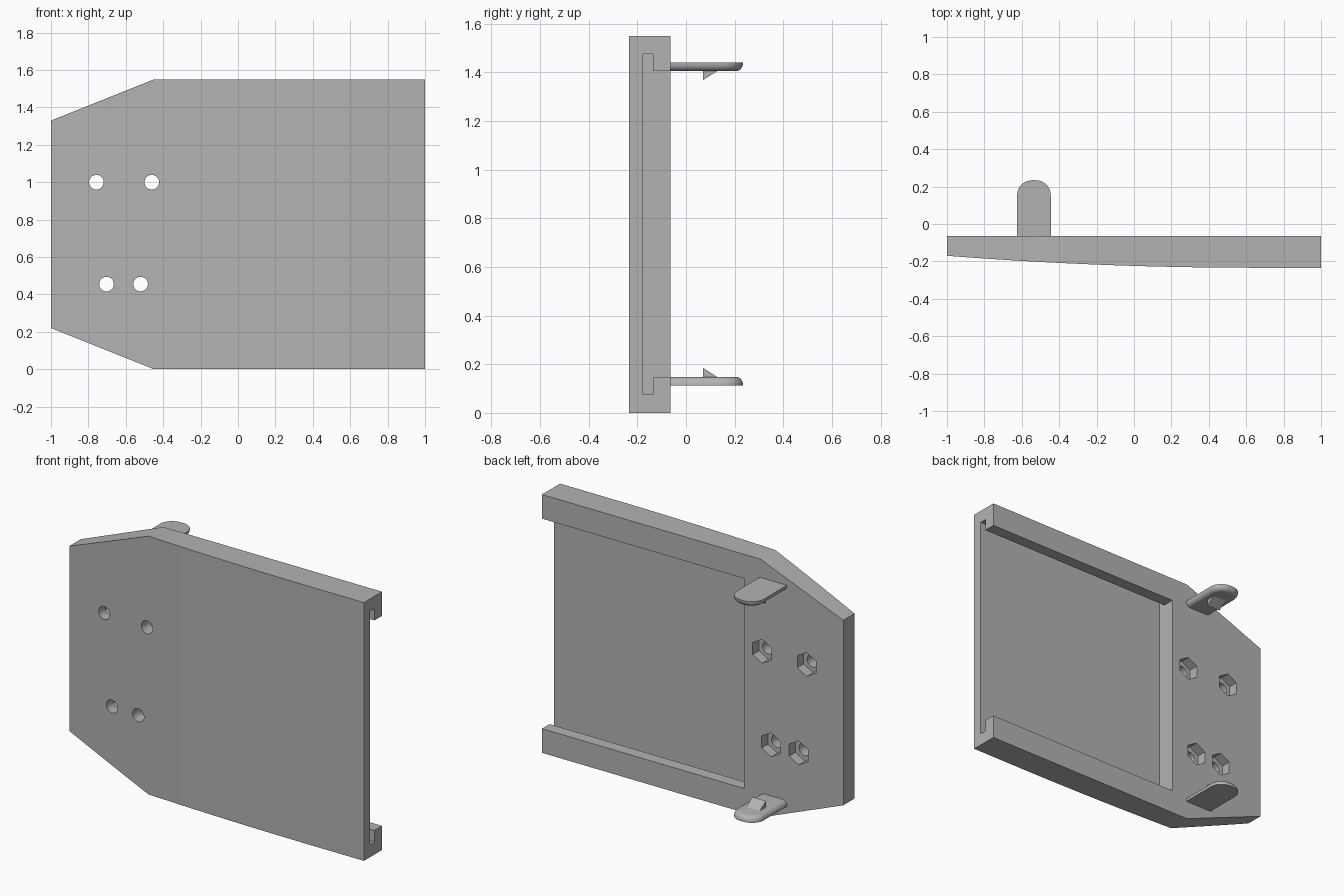
import bpy, bmesh
from math import sin, cos, pi, radians

cube = bpy.data.objects.get("Cube")
if cube:
    bpy.data.objects.remove(cube, do_unlink=True)

HEIGHT = 1.55
BACK, FRONT = -0.063, -0.234

grey = bpy.data.materials.new("grey_plastic")
grey.use_nodes = True
colour = (0.45, 0.45, 0.45, 1)
grey.diffuse_color = colour
grey.node_tree.nodes["Principled BSDF"].inputs["Base Color"].default_value = colour


def loft(name, rings):
    """Closed solid through a list of equally long point rings."""
    bm = bmesh.new()
    loops = [[bm.verts.new(p) for p in ring] for ring in rings]
    n = len(loops[0])
    for a, b in zip(loops, loops[1:]):
        for i in range(n):
            j = (i + 1) % n
            bm.faces.new((a[i], a[j], b[j], b[i]))
    bm.faces.new(loops[0])
    bm.faces.new(loops[-1])
    bmesh.ops.recalc_face_normals(bm, faces=bm.faces)
    mesh = bpy.data.meshes.new(name)
    bm.to_mesh(mesh)
    bm.free()
    obj = bpy.data.objects.new(name, mesh)
    bpy.context.collection.objects.link(obj)
    mesh.materials.append(grey)
    return obj


def activate(obj):
    bpy.ops.object.select_all(action="DESELECT")
    obj.select_set(True)
    bpy.context.view_layer.objects.active = obj


def cut(target, cutter):
    activate(target)
    mod = target.modifiers.new("cut", "BOOLEAN")
    mod.operation, mod.solver, mod.object = "DIFFERENCE", "EXACT", cutter
    bpy.ops.object.modifier_apply(modifier=mod.name)
    bpy.data.objects.remove(cutter, do_unlink=True)


def smooth(obj):
    activate(obj)
    bpy.ops.object.shade_smooth_by_angle(angle=radians(30))


def disc(x, z, y, radius, sides):
    return [(x + radius * sin(2 * pi * i / sides), y,
             z + radius * cos(2 * pi * i / sides)) for i in range(sides)]


# Plate: gently bowed front, tapered at the right end
def section(x):
    front = FRONT + 0.0235 * max(0, 0.65 - x) ** 2
    low = 0.4 * max(0, -0.45 - x)
    return [(x, front, low), (x, BACK, low),
            (x, BACK, HEIGHT - low), (x, front, HEIGHT - low)]


stations = [-1 + 0.11 * i for i in range(6)] + [-0.45 + 0.11 * i for i in range(11)] + [1]
stations.pop(5)
plate = loft("plate", [section(x) for x in stations])

# Sliding recess with undercut rails, open at the left end
half = [(-0.177, 0.075), (-0.135, 0.075), (-0.135, 0.145), (0.1, 0.145)]
profile = half + [(y, HEIGHT - z) for y, z in reversed(half)]
cut(plate, loft("recess_cutter", [[(x, y, z) for y, z in profile] for x in (-0.34, 1.1)]))

# Bolt holes with hexagonal nut pockets at the back
for x, z in ((-0.757, 1.0), (-0.461, 1.0), (-0.703, 0.455), (-0.521, 0.455)):
    cut(plate, loft("hole_cutter", [disc(x, z, y, 0.039, 32) for y in (-0.4, 0.1)]))
    cut(plate, loft("nut_cutter", [disc(x, z, y, 0.072, 6) for y in (BACK - 0.06, 0.1)]))
smooth(plate)


# Clip tongues: rounded ends, softened on the inner face
def tongue_ring(inset, z):
    cx, tip, w, r = -0.535, 0.234 - inset, 0.09 - inset, 0.08 - inset
    ring = [(cx + w, BACK - 0.03, z)]
    for side in (1, -1):
        arc = [(cx + side * (w - r + r * cos(a)), tip - r + r * sin(a), z)
               for a in (pi / 2 * i / 10 for i in range(11))]
        ring += arc if side == 1 else arc[::-1]
    return ring + [(cx - w, BACK - 0.03, z)]


for name, place in (("lower", lambda z: z), ("upper", lambda z: HEIGHT + 0.003 - z)):
    fillet = [(0.03 * (1 - cos(a)), 0.118 + 0.03 * sin(a))
              for a in (pi / 2 * i / 6 for i in range(7))]
    levels = [(0, 0.113)] + fillet
    smooth(loft(name + "_clip", [tongue_ring(d, place(z)) for d, z in levels]))

    # Catch wedge on the inner face
    tooth = [(0.07, 0.14), (0.07, 0.185), (0.13, 0.147), (0.13, 0.14)]
    loft(name + "_catch", [[(x, y, place(z)) for y, z in tooth] for x in (-0.58, -0.49)])
